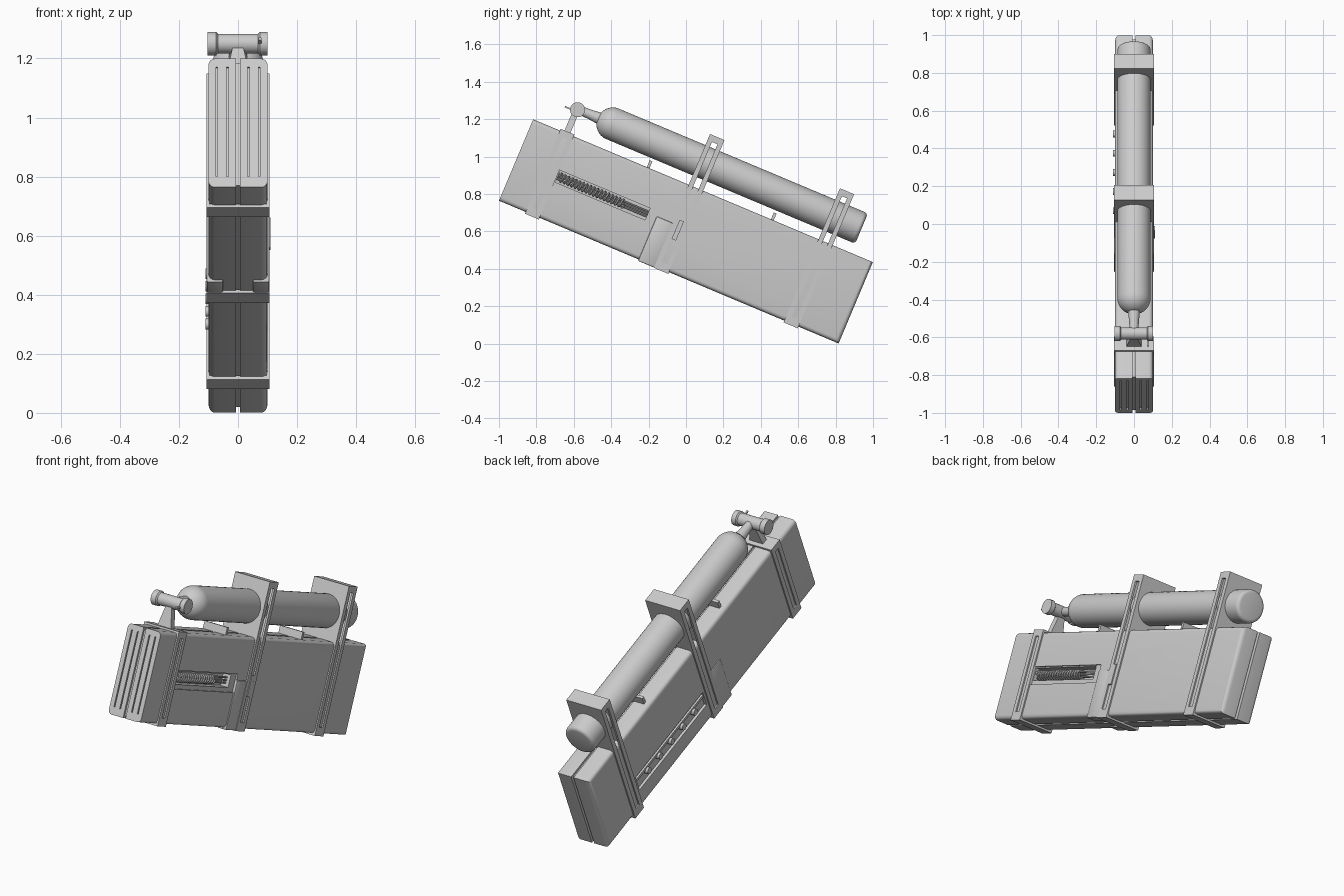
import bpy, bmesh, math
from mathutils import Matrix, Vector

if "Cube" in bpy.data.objects:
    bpy.data.objects.remove(bpy.data.objects["Cube"])

# Parts are laid out level (y = length, z = height), then tilted nose-up
TILT = Matrix.Translation((0, -1, 0.764)) @ Matrix.Rotation(math.radians(-22.8), 4, 'X')
L, H, W = 1.97, 0.472, 0.1
parts = []

grey = bpy.data.materials.new("light_grey")
grey.use_nodes = True
grey.diffuse_color = (0.6, 0.6, 0.6, 1)
grey.node_tree.nodes["Principled BSDF"].inputs["Base Color"].default_value = (0.6, 0.6, 0.6, 1)


def finish(name, bm):
    bmesh.ops.recalc_face_normals(bm, faces=bm.faces)
    mesh = bpy.data.meshes.new(name)
    bm.to_mesh(mesh)
    bm.free()
    mesh.materials.append(grey)
    obj = bpy.data.objects.new(name, mesh)
    bpy.context.collection.objects.link(obj)
    parts.append(obj)
    return obj


def add_box(bm, x, y, z):
    size = Vector((x[1] - x[0], y[1] - y[0], z[1] - z[0]))
    mid = Vector((sum(x), sum(y), sum(z))) / 2
    m = Matrix.Translation(mid) @ Matrix.Diagonal((*size, 1))
    return bmesh.ops.create_cube(bm, size=1, matrix=m)["verts"]


def box(name, x, y, z, bevel=0):
    bm = bmesh.new()
    add_box(bm, x, y, z)
    if bevel:
        bmesh.ops.bevel(bm, geom=bm.edges[:], offset=bevel, segments=2, profile=0.5, affect='EDGES')
    return finish(name, bm)


def lathe(name, profile, centre, axis='Y', steps=32):
    """Spin (along, radius) points round a line through the centre."""
    bm = bmesh.new()
    verts = [bm.verts.new((r, a, 0)) for a, r in profile]
    edges = [bm.edges.new(p) for p in zip(verts, verts[1:])]
    bmesh.ops.spin(bm, geom=verts + edges, cent=(0, 0, 0), axis=(0, 1, 0),
                   angle=math.tau, steps=steps)
    bmesh.ops.remove_doubles(bm, verts=bm.verts, dist=1e-5)
    if axis == 'X':
        bm.transform(Matrix.Rotation(-math.pi / 2, 4, 'Z'))
    bm.transform(Matrix.Translation(centre))
    return finish(name, bm)


def cut(target, cutter):
    mod = target.modifiers.new("cut", 'BOOLEAN')
    mod.object = cutter
    mod.solver = 'EXACT'
    graph = bpy.context.evaluated_depsgraph_get()
    target.data = bpy.data.meshes.new_from_object(target.evaluated_get(graph))
    target.modifiers.clear()


def drop(cutter):
    parts.remove(cutter)
    bpy.data.objects.remove(cutter)


# Two case halves, outer long and rear edges rounded
halves = {}
for side, label in ((1, "left"), (-1, "right")):
    bm = bmesh.new()
    add_box(bm, sorted((side * 0.007, side * W)), (0, L), (0, H))
    outer = [e for e in bm.edges if all(abs(v.co.x) > 0.05 for v in e.verts)
             and not all(v.co.y < 0.01 for v in e.verts)]
    bmesh.ops.bevel(bm, geom=outer, offset=0.022, segments=4, profile=0.5, affect='EDGES')
    halves[side] = finish(label + "_case_half", bm)
box("seam_core", (-0.01, 0.01), (0.012, L - 0.02), (0.012, H - 0.012))

# Vertical grooves in the front face
bm = bmesh.new()
for i in (-2, -1, 1, 2):
    add_box(bm, (i * 0.036 - 0.003, i * 0.036 + 0.003), (-0.02, 0.01), (0.04, H - 0.03))
grooves = finish("groove_cutter", bm)
for half in halves.values():
    cut(half, grooves)
drop(grooves)

# Left side window: shallow step with a deep pocket for the spring
for x0, y, z in ((0.092, (0.235, 0.81), (0.185, 0.282)), (0.045, (0.24, 0.76), (0.208, 0.276))):
    pocket = box("pocket_cutter", (x0, 0.15), y, z)
    cut(halves[1], pocket)
    drop(pocket)

# Spring on its guide rods
curve = bpy.data.curves.new("spring", 'CURVE')
curve.dimensions = '3D'
curve.bevel_depth = 0.006
curve.bevel_resolution = 1
spline = curve.splines.new('POLY')
turns, per_turn = 18, 12
spline.points.add(turns * per_turn)
for i, p in enumerate(spline.points):
    a = math.tau * i / per_turn
    p.co = (0.07 + 0.021 * math.cos(a), 0.248 + 0.38 * i / (turns * per_turn),
            0.242 + 0.021 * math.sin(a), 1)
temp = bpy.data.objects.new("spring_path", curve)
bpy.context.collection.objects.link(temp)
graph = bpy.context.evaluated_depsgraph_get()
mesh = bpy.data.meshes.new_from_object(temp.evaluated_get(graph))
bpy.data.objects.remove(temp)
mesh.materials.clear()
mesh.materials.append(grey)
spring = bpy.data.objects.new("spring", mesh)
bpy.context.collection.objects.link(spring)
parts.append(spring)
for i, z in enumerate((0.228, 0.242, 0.256)):
    lathe(f"guide_rod_{i + 1}", [(0, 0), (0, 0.005), (0.53, 0.005), (0.53, 0)],
          (0.07, 0.235, z), steps=10)

# Right side channel with a row of round studs
pocket = box("channel_cutter", (-0.15, -0.085), (1.0, 1.64), (0.1, 0.19))
cut(halves[-1], pocket)
drop(pocket)
box("channel_rail", (-0.096, -0.08), (1.0, 1.64), (0.155, 0.17))
for i in range(5):
    lathe(f"channel_stud_{i + 1}", [(-0.02, 0), (-0.02, 0.018), (0.005, 0.018), (0.01, 0.012), (0.01, 0)],
          (-0.09, 1.1 + i * 0.11, 0.145), 'X', 16).data.flip_normals()
    parts[-1].data.flip_normals()


# Strap: slotted side rails, base and top bars; tall ones carry the tank
def strap(name, y0, y1, top, tall):
    bm = bmesh.new()
    rail, low, out = 0.026, -0.01, 0.107
    for s in (-1, 1):
        x = sorted((s * (W - 0.004), s * out))
        add_box(bm, x, (y0, y0 + rail), (low, top))
        add_box(bm, x, (y1 - rail, y1), (low, top))
        add_box(bm, x, (y0 + rail, y1 - rail), (low, 0.035))
        add_box(bm, x, (y0 + rail, y1 - rail), (top - 0.035, top))
    add_box(bm, (-out, out), (y0, y1), (low, 0.004))
    add_box(bm, (-out, out), (y0, y1), (top - 0.012, top))
    if tall:
        for a in (y0, y1 - 0.012):
            add_box(bm, (-out + 0.001, out - 0.001), (a, a + 0.012), (H - 0.02, top))
    finish(name, bm)


strap("front_strap", 0.155, 0.235, H + 0.01, False)
strap("middle_strap", 0.902, 0.986, 0.766, True)
strap("rear_strap", 1.655, 1.737, 0.768, True)

# Raised pads in front of the middle strap, clip on the left side
for s, label in ((1, "left"), (-1, "right")):
    box(label + "_pad", sorted((s * 0.05, s * 0.106)), (0.81, 0.905), (-0.008, 0.25), 0.006)
box("side_clip", (0.095, 0.11), (0.93, 0.955), (0.17, 0.28))

# Tank with domed front and softly rounded base
R, TZ = 0.088, 0.614
dome = [(0.40 - 0.085 * math.cos(a), R * math.sin(a))
        for a in (i * math.pi / 16 for i in range(9))]
base = [(1.825 + 0.02 * math.sin(a), R - 0.02 + 0.02 * math.cos(a))
        for a in (i * math.pi / 8 for i in range(5))]
lathe("tank", dome + base + [(1.845, 0)], (0, 0, TZ), steps=40)
lathe("tank_neck", [(0.19, 0), (0.19, 0.022), (0.27, 0.026), (0.345, 0.034), (0.345, 0)], (0, 0, TZ), steps=24)

# Cross valve with flared ends, its pin and tapered support
lathe("cross_valve", [(-0.104, 0), (-0.104, 0.04), (-0.074, 0.04), (-0.068, 0.033),
                      (0.068, 0.033), (0.074, 0.04), (0.1, 0.04), (0.1, 0)], (0, 0.199, 0.611), 'X')
box("valve_pin", (0.07, 0.08), (0.13, 0.17), (0.596, 0.604))
bm = bmesh.new()
for v in add_box(bm, (-0.045, 0.045), (0.178, 0.212), (H - 0.01, 0.59)):
    if v.co.z > 0.5:
        v.co.x *= 0.4
finish("valve_support", bm)

# Cross fins between tank and case
for label, y in (("front", 0.667), ("rear", 1.387)):
    box(label + "_fin", (-0.07, 0.07), (y - 0.008, y + 0.008), (H - 0.01, 0.512))

# Tilt everything and shade
bpy.ops.object.select_all(action='DESELECT')
for obj in parts:
    obj.data.transform(TILT)
    obj.select_set(True)
bpy.context.view_layer.objects.active = parts[0]
bpy.ops.object.shade_smooth_by_angle(angle=math.radians(35))
